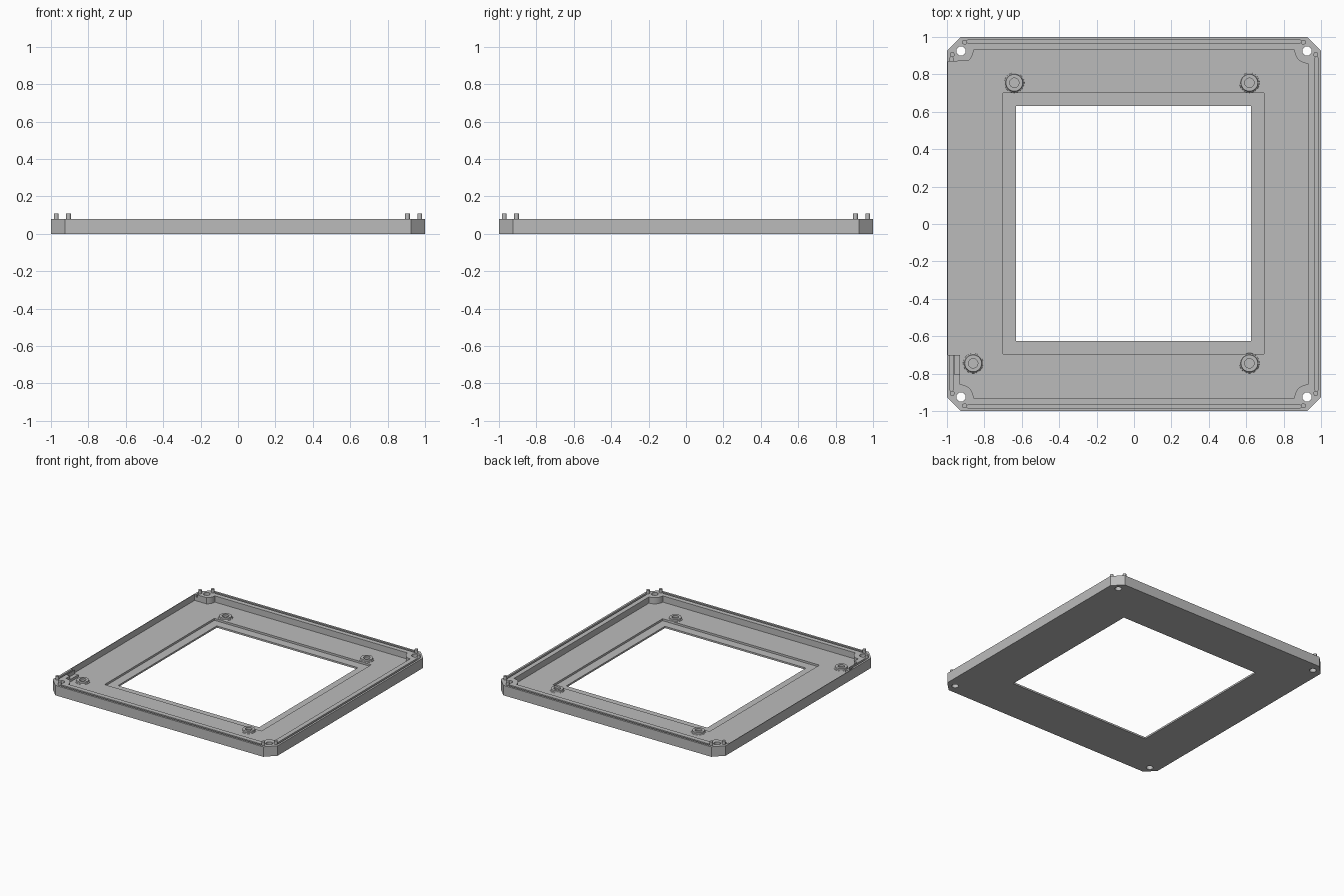
import bpy, bmesh, math
from math import cos, sin, radians

cube = bpy.data.objects.get("Cube")
if cube:
    bpy.data.objects.remove(cube, do_unlink=True)

grey = bpy.data.materials.new("light grey plastic")
grey.use_nodes = True
colour = (0.5, 0.5, 0.5, 1)
grey.diffuse_color = colour
grey.node_tree.nodes["Principled BSDF"].inputs["Base Color"].default_value = colour

TOP, FLOOR, LEDGE = 0.08, 0.03, 0.014
WALL = 0.93      # inner face of the rim
SKIN = 0.995     # inner face of the thin left wall
BOSS = 0.072     # corner boss radius


def prism(name, outline, z0, z1):
    """Extrude a counter-clockwise outline between two heights."""
    bm = bmesh.new()
    low = [bm.verts.new((x, y, z0)) for x, y in outline]
    high = [bm.verts.new((x, y, z1)) for x, y in outline]
    bm.faces.new(low[::-1])
    bm.faces.new(high)
    n = len(low)
    for i in range(n):
        j = (i + 1) % n
        bm.faces.new((low[i], low[j], high[j], high[i]))
    return finish(name, bm)


def finish(name, bm):
    bmesh.ops.recalc_face_normals(bm, faces=bm.faces)
    mesh = bpy.data.meshes.new(name)
    bm.to_mesh(mesh)
    bm.free()
    mesh.materials.append(grey)
    obj = bpy.data.objects.new(name, mesh)
    bpy.context.collection.objects.link(obj)
    return obj


def activate(obj):
    bpy.ops.object.select_all(action='DESELECT')
    obj.select_set(True)
    bpy.context.view_layer.objects.active = obj


def smooth(obj):
    activate(obj)
    bpy.ops.object.shade_smooth_by_angle(angle=radians(30))


def cut(target, cutter):
    cutter.hide_render = True
    mod = target.modifiers.new("cut", 'BOOLEAN')
    mod.operation, mod.solver, mod.object = 'DIFFERENCE', 'EXACT', cutter
    activate(target)
    bpy.ops.object.modifier_apply(modifier=mod.name)
    bpy.data.objects.remove(cutter, do_unlink=True)


def arc(cx, cy, r, a0, a1, steps=10):
    angles = [radians(a0 + (a1 - a0) * i / steps) for i in range(steps + 1)]
    return [(cx + r * cos(a), cy + r * sin(a)) for a in angles]


def circle(cx, cy, r, steps=24):
    return arc(cx, cy, r, 0, 360, steps)[:-1]


def box(x0, x1, y0, y1):
    return [(x0, y0), (x1, y0), (x1, y1), (x0, y1)]


def slot(x0, y0, x1, y1, r=0.008):
    """Round-ended slot outline from one point to another."""
    a = math.degrees(math.atan2(y1 - y0, x1 - x0))
    return arc(x1, y1, r, a - 90, a + 90, 6) + arc(x0, y0, r, a + 90, a + 270, 6)


def lathe(name, profile, cx, cy, steps=32):
    """Spin a closed (radius, height) profile around an upright axis."""
    bm = bmesh.new()
    rings = []
    for i in range(steps):
        a = math.tau * i / steps
        rings.append([bm.verts.new((cx + r * cos(a), cy + r * sin(a), z)) for r, z in profile])
    n = len(profile)
    for i in range(steps):
        p, q = rings[i], rings[(i + 1) % steps]
        for j in range(n):
            k = (j + 1) % n
            bm.faces.new((p[j], q[j], q[k], p[k]))
    return finish(name, bm)


# Frame body with chamfered corners
c = 0.925
frame = prism("frame_body", [(-c, -1), (c, -1), (1, -c), (1, c),
                             (c, 1), (-c, 1), (-1, c), (-1, -c)], 0, TOP)

# Pocket that leaves the rim, the corner bosses and the thin left wall
pocket = (arc(-WALL, -WALL, BOSS, 90, 0) + arc(WALL, -WALL, BOSS, 180, 90)
          + arc(WALL, WALL, BOSS, 270, 180) + arc(-WALL, WALL, BOSS, 360, 304)
          + [(-SKIN, 0.87), (-SKIN, -0.70), (-WALL, -0.70)])
cut(frame, prism("pocket_cutter", pocket, FLOOR, 0.2))

# Window with a recessed ledge
cut(frame, prism("ledge_cutter", box(-0.7, 0.695, -0.695, 0.7), LEDGE, 0.2))
cut(frame, prism("window_cutter", box(-0.63, 0.625, -0.625, 0.63), -0.1, 0.2))

# Notch in the short left rim
cut(frame, prism("notch_cutter", box(-0.96, -0.92, -0.805, -0.69), 0.05, 0.2))

# Seal grooves along the rim
e, g = 0.885, 0.976
for ends in ((-e, -g, e, -g), (-e, g, e, g), (g, -e, g, e),
             (-g, -e, -g, -0.68), (-g, 0.85, -g, e)):
    cut(frame, prism("groove_cutter", slot(*ends), 0.06, 0.2))

# Screw holes through the corners
for sx in (-1, 1):
    for sy in (-1, 1):
        cut(frame, prism("hole_cutter", circle(sx * c, sy * c, 0.025), -0.1, 0.2))
smooth(frame)

# Locating pegs, a pair on each corner
for sx in (-1, 1):
    for sy in (-1, 1):
        for px, py in ((0.972, 0.906), (0.906, 0.972)):
            smooth(prism("corner_peg", circle(sx * px, sy * py, 0.013, 16), TOP - 0.01, 0.108))

# Standoff rings with flared bases
ring = [(0.025, FLOOR - 0.005), (0.055, FLOOR - 0.005), (0.053, FLOOR + 0.002),
        (0.047, FLOOR + 0.006), (0.045, FLOOR + 0.016), (0.025, FLOOR + 0.016)]
for x, y in ((-0.64, 0.755), (0.617, 0.755), (0.617, -0.745), (-0.86, -0.745)):
    smooth(lathe("standoff_ring", ring, x, y))
